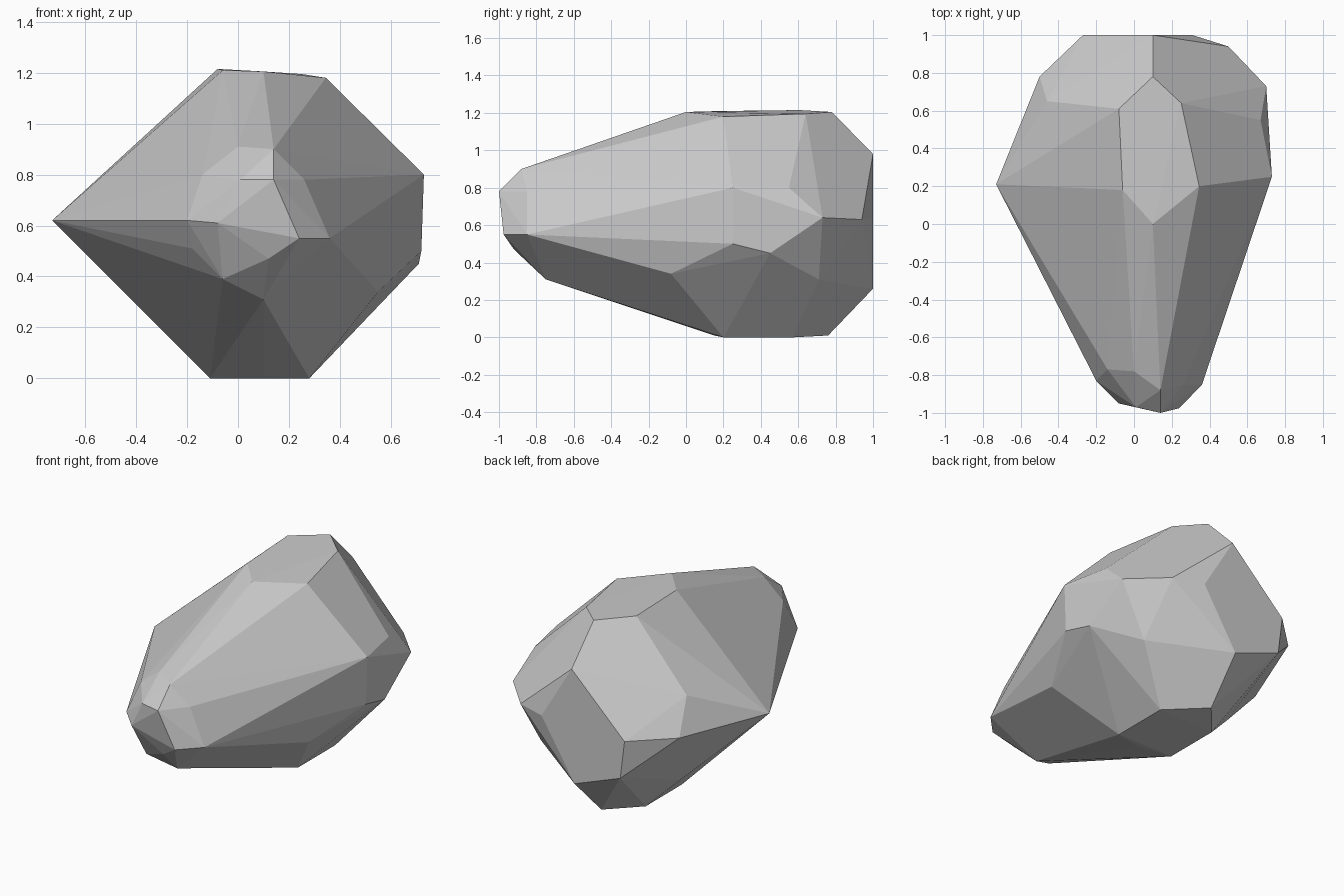
import bpy, bmesh, math

# Corner points of the chipped boulder, grouped by region; the hull gives the facets
crown = [(.10, 0, 1.205), (-.06, .18, 1.21), (-.08, .61, 1.215),
         (.10, .78, 1.205), (.25, .64, 1.195), (.345, .20, 1.18)]
nose = [(.14, -1, .78), (.01, -.97, .78), (.14, -.88, .90), (0, -.78, .91),
        (-.14, -.77, .80), (.26, -.85, .78), (.36, -.85, .55), (.24, -.975, .55),
        (-.08, -.95, .61), (-.20, -.83, .62), (.12, -.92, .47), (-.18, -.76, .51),
        (-.06, -.83, .39), (.10, -.75, .31)]
left_side = [(-.73, .21, .62), (-.50, .78, .62), (-.46, .65, .83),
             (-.35, .54, .96), (-.30, .48, .19)]
right_side = [(.73, .25, .80), (.67, .55, .80), (.70, .73, .64), (.72, .25, .50),
              (.71, .45, .45), (.52, .71, .31), (.55, -.08, .34), (.40, .22, .13)]
back = [(.10, 1, .98), (-.27, 1, .62), (-.24, 1, .38), (.08, 1, .26),
        (.31, 1, .63), (.50, .94, .63)]
base = [(-.11, .20, 0), (.10, .15, .01), (.28, .20, 0), (.28, .57, 0),
        (.06, .76, .01), (-.11, .56, 0)]

# Wrap the corners in a convex skin and merge nearly flat triangles
bm = bmesh.new()
for point in crown + nose + left_side + right_side + back + base:
    bm.verts.new(point)
hull = bmesh.ops.convex_hull(bm, input=bm.verts[:])
loose = [v for v in bm.verts if not v.link_faces]
bmesh.ops.delete(bm, geom=loose, context='VERTS')
bmesh.ops.dissolve_limit(bm, angle_limit=math.radians(2),
                         verts=bm.verts[:], edges=bm.edges[:])
bmesh.ops.recalc_face_normals(bm, faces=bm.faces[:])

# Flat-shaded boulder
mesh = bpy.data.meshes.new("boulder")
bm.to_mesh(mesh)
bm.free()
boulder = bpy.data.objects.new("boulder", mesh)
bpy.context.collection.objects.link(boulder)
